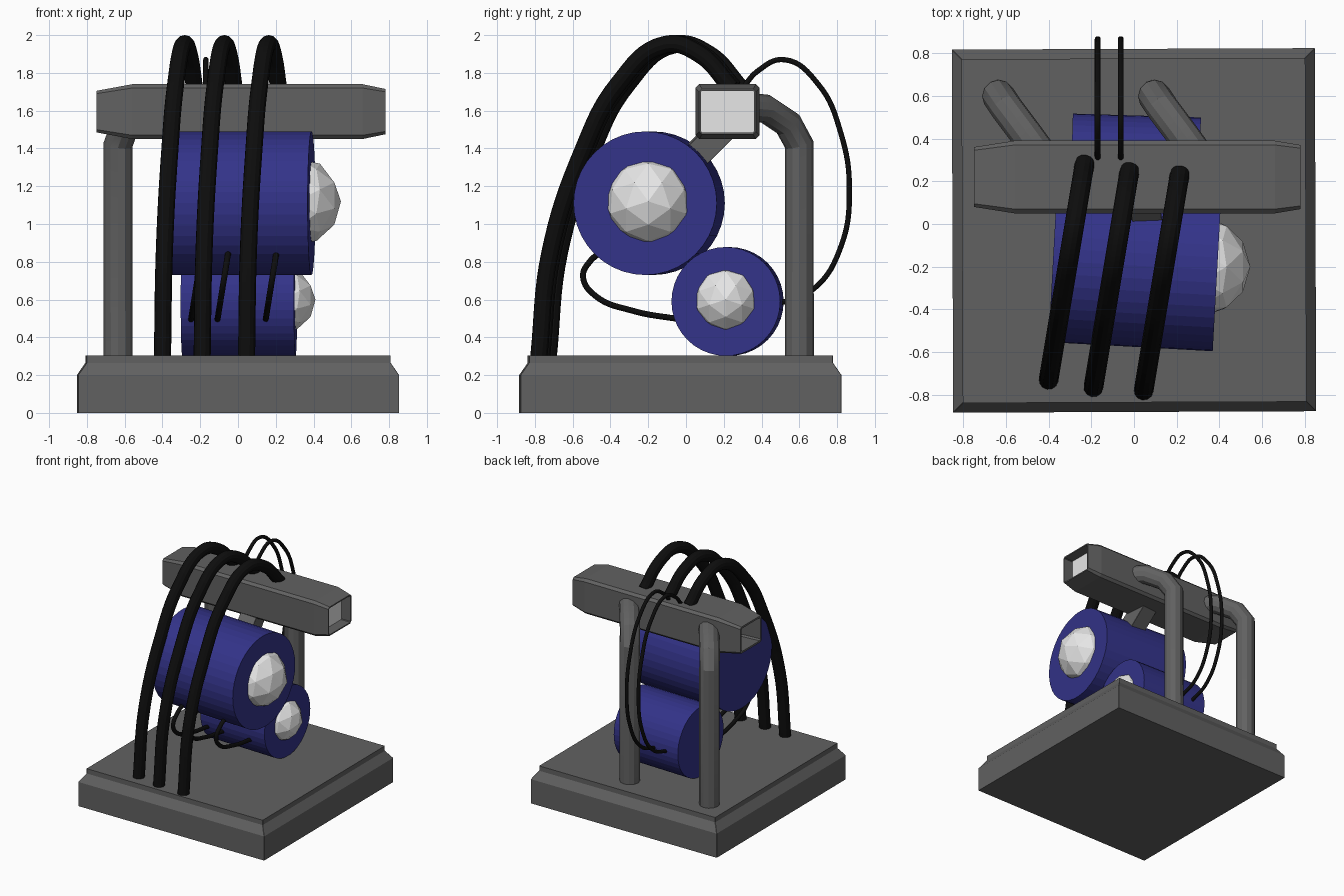
import bpy, bmesh, math
from mathutils import Vector

if "Cube" in bpy.data.objects:
    bpy.data.objects.remove(bpy.data.objects["Cube"], do_unlink=True)


def make_material(name, color):
    m = bpy.data.materials.new(name)
    m.use_nodes = True
    m.diffuse_color = (*color, 1)
    m.node_tree.nodes["Principled BSDF"].inputs["Base Color"].default_value = (*color, 1)
    return m


GREY = make_material("steel grey", (0.12, 0.12, 0.12))
BLUE = make_material("drum blue", (0.033, 0.033, 0.25))
WHITE = make_material("lamp white", (0.8, 0.8, 0.8))
BLACK = make_material("hose black", (0.004, 0.004, 0.004))


def finish(name, bm, mat, location=(0, 0, 0), rotation=(0, 0, 0)):
    bmesh.ops.recalc_face_normals(bm, faces=bm.faces)
    mesh = bpy.data.meshes.new(name)
    bm.to_mesh(mesh)
    bm.free()
    mesh.materials.append(mat)
    ob = bpy.data.objects.new(name, mesh)
    bpy.context.collection.objects.link(ob)
    ob.location, ob.rotation_euler = location, rotation
    return ob


def loft(name, rings, mat, **place):
    """Skin corner-cut rectangles (z, half x, half y, cut) in order and cap both ends."""
    bm = bmesh.new()
    loops = []
    for z, a, b, c in rings:
        pts = [(a, b - c), (a - c, b), (c - a, b), (-a, b - c),
               (-a, c - b), (c - a, -b), (a - c, -b), (a, c - b)]
        loops.append([bm.verts.new((x, y, z)) for x, y in pts])
    for lo, hi in zip(loops, loops[1:]):
        for i in range(8):
            j = (i + 1) % 8
            bm.faces.new((lo[i], lo[j], hi[j], hi[i]))
    bm.faces.new(loops[0])
    bm.faces.new(loops[-1])
    return finish(name, bm, mat, **place)


def tube(name, points, radius, mat, smooth_path=True):
    cu = bpy.data.curves.new(name, "CURVE")
    cu.dimensions = "3D"
    cu.bevel_depth, cu.bevel_resolution = radius, 4
    cu.use_fill_caps = True
    cu.resolution_u = 8
    if smooth_path:
        sp = cu.splines.new("BEZIER")
        sp.bezier_points.add(len(points) - 1)
        for bp, p in zip(sp.bezier_points, points):
            bp.co = p
            bp.handle_left_type = bp.handle_right_type = "AUTO"
    else:
        sp = cu.splines.new("POLY")
        sp.points.add(len(points) - 1)
        for bp, p in zip(sp.points, points):
            bp.co = (*p, 1)
    cu.materials.append(mat)
    ob = bpy.data.objects.new(name, cu)
    bpy.context.collection.objects.link(ob)
    bpy.ops.object.select_all(action="DESELECT")
    ob.select_set(True)
    bpy.context.view_layer.objects.active = ob
    bpy.ops.object.convert(target="MESH")
    bpy.ops.object.shade_smooth_by_angle(angle=math.radians(25))


def drum(name, center, radius, length, turn):
    bm = bmesh.new()
    bmesh.ops.create_cone(bm, cap_ends=True, segments=40, radius1=radius,
                          radius2=radius, depth=length)
    finish(name, bm, BLUE, center, (0, math.pi / 2, turn))


def dome(name, center, radius):
    bm = bmesh.new()
    bmesh.ops.create_icosphere(bm, subdivisions=2, radius=radius)
    finish(name, bm, WHITE, center, (0, math.pi / 2, 0))


# Stepped base plinth
loft("base", [(0, 0.85, 0.85, 0.002), (0.2, 0.85, 0.85, 0.002),
              (0.265, 0.805, 0.805, 0.002), (0.305, 0.805, 0.805, 0.002)],
     GREY, location=(0, -0.03, 0), rotation=(0, 0, 0.004))

# Crossbeam with tapered ends and a recess in each end
loft("crossbeam", [(-0.55, 0.11, 0.135, 0.012), (-0.75, 0.095, 0.125, 0.012),
                   (-0.75, 0.11, 0.14, 0.015), (-0.56, 0.145, 0.17, 0.02),
                   (0.66, 0.145, 0.17, 0.02), (0.78, 0.12, 0.15, 0.015),
                   (0.78, 0.11, 0.14, 0.005), (0.69, 0.11, 0.14, 0.005)],
     GREY, location=(0, 0.22, 1.595), rotation=(0, math.pi / 2, 0))
loft("beam_lamp", [(0, 0.11, 0.14, 0.005), (0.006, 0.11, 0.14, 0.005)],
     WHITE, location=(0.69, 0.22, 1.595), rotation=(0, math.pi / 2, 0))

# Posts bending diagonally into the beam
for side, x in (("right", -0.635), ("left", 0.095)):
    tube(side + "_post", [(x, 0.6, 0.28), (x, 0.6, 1.42), (x + 0.04, 0.54, 1.53),
                          (x + 0.13, 0.42, 1.61), (x + 0.21, 0.31, 1.62)],
         0.077, GREY, smooth_path=False)

# Drums with faceted end domes
drum("upper_drum", (0.005, -0.195, 1.11), 0.38, 0.77, -0.055)
dome("upper_dome", (0.31, -0.2, 1.12), 0.235)
drum("lower_drum", (0.005, 0.22, 0.59), 0.288, 0.6, -0.03)
dome("lower_dome", (0.235, 0.21, 0.6), 0.175)

# Slanted strut between upper drum and beam
loft("drum_strut", [(-0.18, 0.07, 0.07, 0.002), (0.18, 0.07, 0.07, 0.002)],
     GREY, location=(0.05, 0.12, 1.43), rotation=(-math.pi / 4, 0, 0.1))

# Three thick hoses arching from base to beam
arch = [(-0.78, 0.29), (-0.72, 0.85), (-0.55, 1.38), (-0.36, 1.74),
        (-0.11, 1.95), (0.07, 1.9), (0.24, 1.72)]
for i, (x, dy) in enumerate(((-0.4, 0.05), (-0.19, 0.015), (0.045, 0))):
    tube(f"thick_hose_{i + 1}",
         [(x + 0.17 * (y + 0.78) / 1.02, y + dy, z) for y, z in arch], 0.046, BLACK)

# Two thin cables looping behind, from beam to lower drum
loop = [(0.3, 1.72), (0.38, 1.81), (0.52, 1.87), (0.7, 1.74), (0.82, 1.48),
        (0.865, 1.18), (0.82, 0.88), (0.68, 0.66), (0.47, 0.57)]
for i, x in enumerate((-0.17, -0.062)):
    tube(f"rear_cable_{i + 1}", [(x, y, z) for y, z in loop], 0.014, BLACK)

# Three thin cables in front, from upper drum to lower drum
sag = [(-0.42, 0.87), (-0.51, 0.8), (-0.545, 0.72), (-0.48, 0.62),
       (-0.28, 0.54), (-0.03, 0.495)]
for i, x in enumerate((-0.19, -0.05, 0.205)):
    tube(f"front_cable_{i + 1}",
         [(x - 0.16 * (0.86 - z), y, z) for y, z in sag], 0.016, BLACK)
